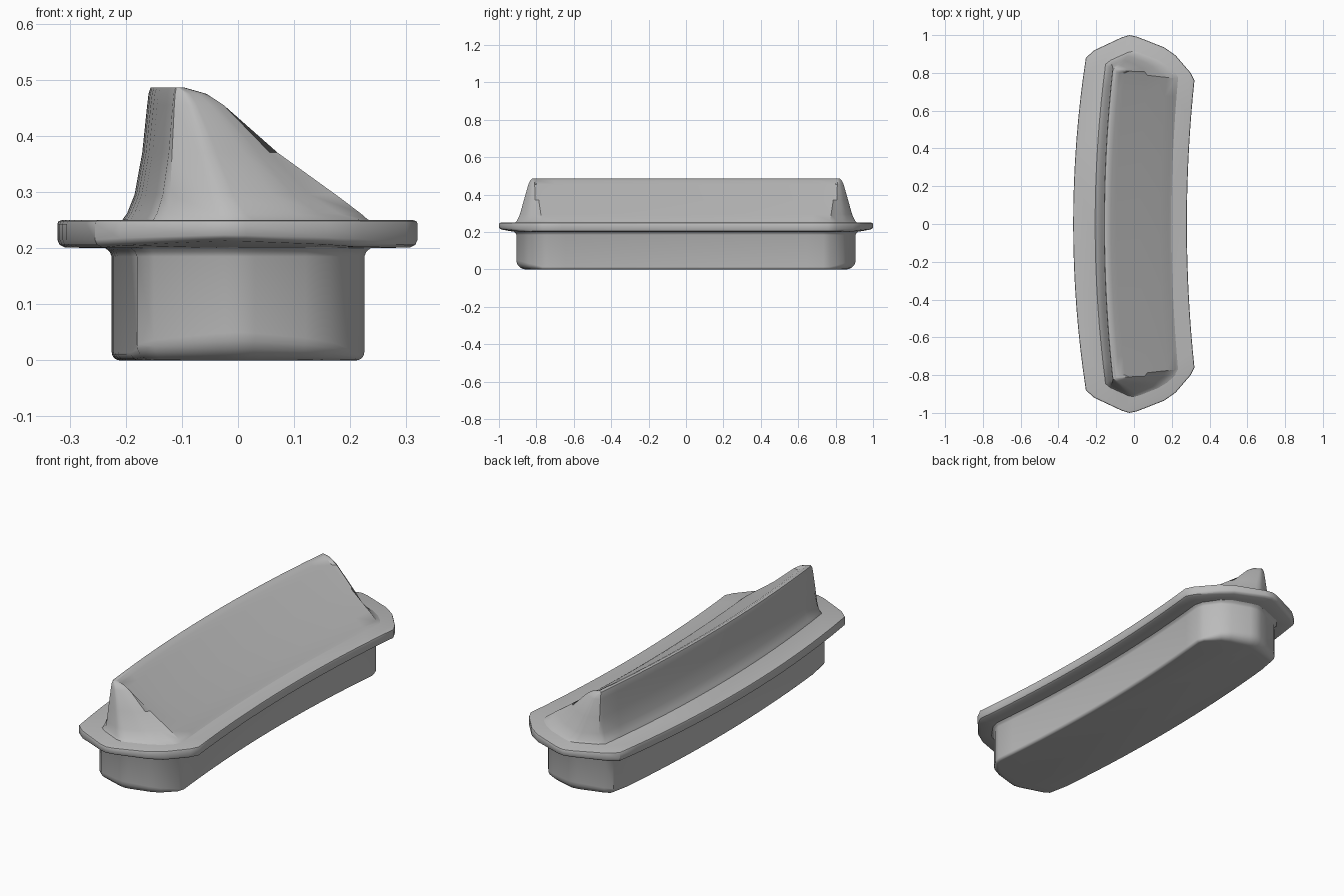
import bpy, math
from mathutils import Vector

if "Cube" in bpy.data.objects:
    bpy.data.objects.remove(bpy.data.objects["Cube"])

grey = bpy.data.materials.new("plain grey")
grey.use_nodes = True
grey.diffuse_color = (0.5, 0.5, 0.5, 1)
grey.node_tree.nodes["Principled BSDF"].inputs["Base Color"].default_value = (0.5, 0.5, 0.5, 1)

STEPS = 8


def outline(left_mid, cap, right_mid):
    """Closed curved plan: bowed left side, pointed cap, bowed right side, mirrored in y."""
    def bowed(mid, end, i):
        t = i / STEPS
        return Vector((mid + (end[0] - mid) * t * t, end[1] * t))
    left = [bowed(left_mid, cap[0], i) for i in range(STEPS)]
    right = [bowed(right_mid, cap[-1], i) for i in reversed(range(STEPS))]
    half = left + [Vector(p) for p in cap] + right
    mirrored = [Vector((p.x, -p.y)) for p in reversed(half[1:-1])]
    return half + mirrored


def inset(points, amounts):
    """Move every point inwards along its own normal."""
    n, result = len(points), []
    for i, p in enumerate(points):
        d = (points[(i + 1) % n] - points[i - 1]).normalized()
        result.append(p + Vector((d.y, -d.x)) * amounts[i])
    return result


def loft(name, rings):
    """Skin a stack of equal rings and close both ends."""
    n = len(rings[0])
    verts = [v for ring in rings for v in ring]
    faces = [(r * n + i, r * n + n + i, r * n + n + (i + 1) % n, r * n + (i + 1) % n)
             for r in range(len(rings) - 1) for i in range(n)]
    faces.append(tuple(range(n)))
    faces.append(tuple(reversed(range(len(verts) - n, len(verts)))))
    mesh = bpy.data.meshes.new(name)
    mesh.from_pydata(verts, [], faces)
    mesh.materials.append(grey)
    ob = bpy.data.objects.new(name, mesh)
    bpy.context.collection.objects.link(ob)
    bpy.ops.object.select_all(action='DESELECT')
    ob.select_set(True)
    bpy.context.view_layer.objects.active = ob
    bpy.ops.object.shade_smooth_by_angle(angle=math.radians(38))
    return ob


def ring(points, heights):
    return [(p.x, p.y, z) for p, z in zip(points, heights)]


# Flange: flat plate with a rounded rim, slightly thinner at the two tips
rim = outline(-0.322, [(-0.255, 0.88), (-0.21, 0.92), (-0.065, 0.988), (-0.025, 1.0),
                       (0.015, 0.992), (0.16, 0.935), (0.22, 0.893), (0.3, 0.8),
                       (0.32, 0.76)], 0.28)
lift = [0.012 * max(0, (abs(p.y) - 0.88) / 0.12) for p in rim]
rings = []
for offset, z, share in [(0.09, 0.2, 0), (0.014, 0.201, 1), (0.004, 0.206, 1), (0, 0.215, 0.7),
                         (0, 0.243, 0), (0.002, 0.248, 0), (0.008, 0.25, 0)]:
    rings.append(ring(inset(rim, [offset] * len(rim)), [z + share * k for k in lift]))
loft("flange", rings)

# Lower body: bottom edge rounds more generously towards the pointed ends
plan = outline(-0.225, [(-0.18, 0.825), (-0.15, 0.855), (-0.035, 0.9), (0, 0.907),
                        (0.03, 0.9), (0.12, 0.868), (0.165, 0.84), (0.215, 0.77),
                        (0.225, 0.735)], 0.188)
radius = [0.014 + 0.036 * max(0, (abs(p.y) - 0.77) / 0.137) for p in plan]
rings = []
for k in range(6):
    a = k / 5 * math.pi / 2
    rings.append(ring(inset(plan, [r * (1 - math.sin(a)) for r in radius]),
                      [r * (1 - math.cos(a)) for r in radius]))
for flare, z in [(0, 0.185), (0.004, 0.194), (0.014, 0.202)]:
    rings.append(ring(inset(plan, [-flare] * len(plan)), [z] * len(plan)))
loft("lower_body", rings)

# Upper wedge: concave back, long straight slope, pointed ends, narrow curved ridge
base = outline(-0.205, [(-0.15, 0.845), (-0.125, 0.865), (-0.03, 0.908), (0, 0.912),
                        (0.025, 0.905), (0.12, 0.868), (0.17, 0.838), (0.21, 0.8),
                        (0.23, 0.77)], 0.195)
crest = outline(-0.156, [(-0.112, 0.815), (-0.11, 0.82), (-0.107, 0.822), (-0.104, 0.822),
                         (-0.102, 0.82), (-0.1, 0.818), (-0.098, 0.816), (-0.096, 0.812),
                         (-0.095, 0.805)], -0.142)
count = len(base)
# share of the way to the crest for the back, the ends and the slope at each height
profile = [(0.246, -0.05, -0.08, -0.03), (0.252, 0.0, 0.0, 0.0), (0.262, 0.15, 0.1, 0.035),
           (0.295, 0.42, 0.27, 0.17), (0.37, 0.7, 0.5, 0.49), (0.455, 0.88, 0.77, 0.855),
           (0.475, 0.93, 0.87, 0.94), (0.486, 1.0, 1.0, 1.0)]
last_cap = STEPS + 8
rings = []
for z, back, end, slope in profile:
    points = []
    for i in range(count):
        j = min(i, count - i)
        share = back if j <= STEPS else slope if j >= last_cap else end
        points.append(base[i].lerp(crest[i], share))
    rings.append(ring(points, [z] * count))
loft("upper_wedge", rings)
